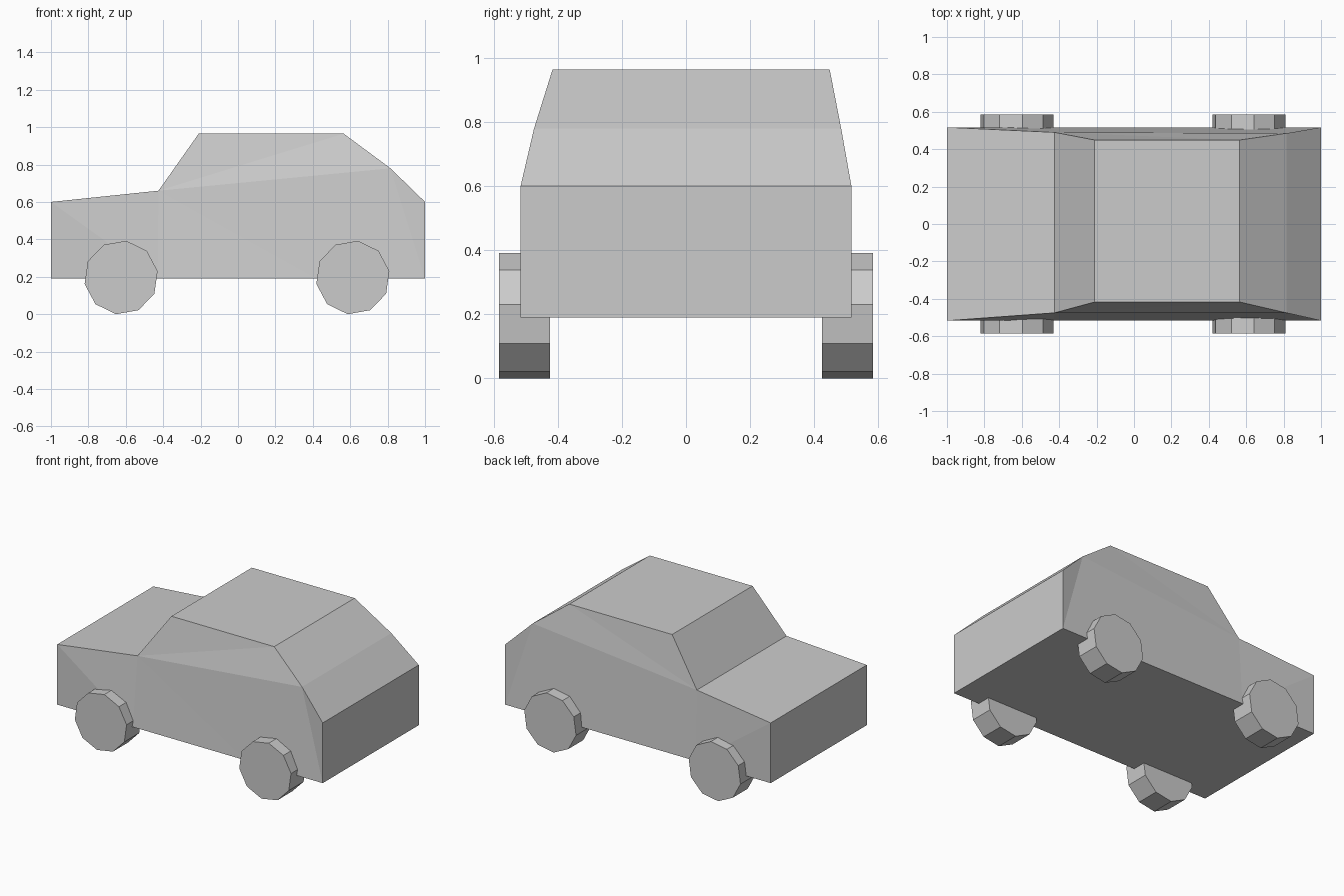
import bpy
import bmesh
from math import cos, sin, radians

cube = bpy.data.objects.get("Cube")
if cube:
    bpy.data.objects.remove(cube, do_unlink=True)

grey = bpy.data.materials.new("plain_grey")
grey.use_nodes = True
colour = (0.6, 0.6, 0.6, 1)
grey.diffuse_color = colour
grey.node_tree.nodes["Principled BSDF"].inputs["Base Color"].default_value = colour


def build_prism(name, front, back, side_faces):
    """Join two matching outlines with a band and close both sides."""
    bm = bmesh.new()
    rings = [[bm.verts.new(p) for p in ring] for ring in (front, back)]
    a, b = rings
    for i in range(len(a)):
        j = (i + 1) % len(a)
        bm.faces.new((a[i], a[j], b[j], b[i]))
    for ring in rings:
        for face in side_faces:
            bm.faces.new([ring[i] for i in face])
    bmesh.ops.recalc_face_normals(bm, faces=bm.faces)
    mesh = bpy.data.meshes.new(name)
    bm.to_mesh(mesh)
    bm.free()
    mesh.materials.append(grey)
    obj = bpy.data.objects.new(name, mesh)
    bpy.context.collection.objects.link(obj)
    return obj


# Car body: profile x, z with the half width on the front and back sides
FLOOR = 0.19
WIDE = 0.517
profile = [
    (-1, FLOOR, WIDE, WIDE),
    (-1, 0.6, WIDE, WIDE),             # bonnet nose
    (-0.425, 0.66, 0.475, 0.49),       # windscreen foot
    (-0.21, 0.965, 0.417, 0.449),      # roof
    (0.565, 0.965, 0.417, 0.449),
    (0.815, 0.78, 0.475, 0.485),       # rear window foot
    (1, 0.6, WIDE, WIDE),              # tail
    (1, FLOOR, WIDE, WIDE),
    (0.42, FLOOR, WIDE, WIDE),
    (-0.43, FLOOR, WIDE, WIDE),
]
side_facets = [(0, 1, 9), (1, 2, 9), (2, 8, 9), (2, 5, 8),
               (5, 7, 8), (5, 6, 7), (2, 4, 5), (2, 3, 4)]
build_prism("car_body",
            [(x, -f, z) for x, z, f, b in profile],
            [(x, b, z) for x, z, f, b in profile],
            side_facets)

# Four ten-sided wheels
SIDES = 10
RADIUS = 0.198
for x_name, cx in (("front", -0.625), ("rear", 0.614)):
    for y_name, inner, outer in (("near", -0.425, -0.585), ("far", 0.425, 0.585)):
        angles = [radians(10 + k * 360 / SIDES) for k in range(SIDES)]
        rim = [(cx + RADIUS * cos(t), RADIUS * (sin(t) + 0.99)) for t in angles]
        build_prism(f"{x_name}_{y_name}_wheel",
                    [(x, inner, z) for x, z in rim],
                    [(x, outer, z) for x, z in rim],
                    [range(SIDES)])
